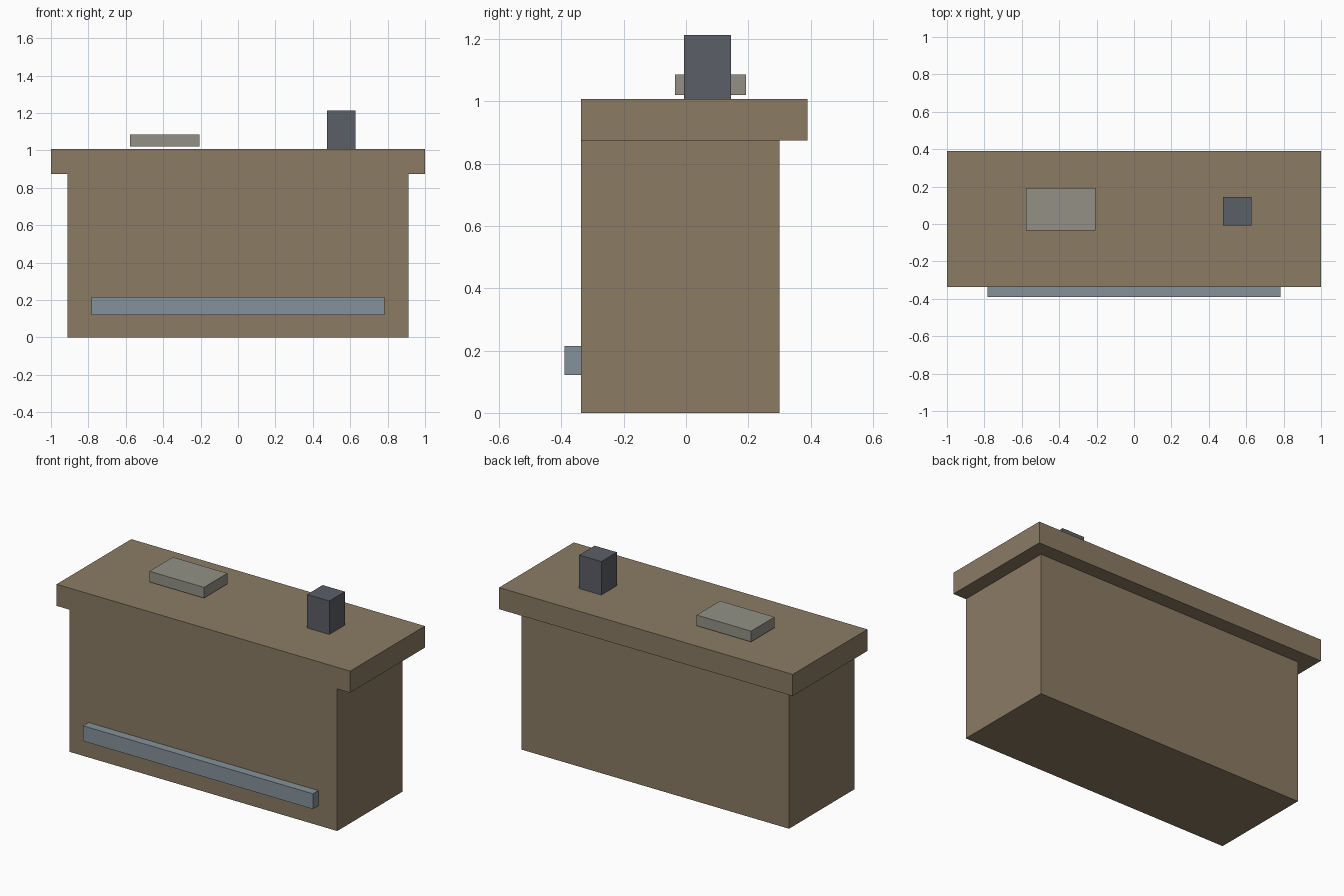
import bpy, bmesh
from mathutils import Vector

if "Cube" in bpy.data.objects:
    bpy.data.objects.remove(bpy.data.objects["Cube"])


def material(name, rgb):
    m = bpy.data.materials.new(name)
    m.diffuse_color = (*rgb, 1.0)
    m.use_nodes = True
    m.node_tree.nodes["Principled BSDF"].inputs["Base Color"].default_value = m.diffuse_color
    return m


def box(name, lo, hi, mat):
    """Axis-aligned box between two corners."""
    lo, hi = Vector(lo), Vector(hi)
    size, mid = hi - lo, (lo + hi) / 2
    bm = bmesh.new()
    bmesh.ops.create_cube(bm, size=1.0)
    bmesh.ops.scale(bm, vec=size, verts=bm.verts)
    mesh = bpy.data.meshes.new(name)
    bm.to_mesh(mesh)
    bm.free()
    mesh.materials.append(mat)
    ob = bpy.data.objects.new(name, mesh)
    ob.location = mid
    bpy.context.collection.objects.link(ob)
    return ob


wood = material("brown wood", (0.258, 0.198, 0.127))
steel = material("blue grey steel", (0.235, 0.283, 0.328))
paper = material("pale grey", (0.292, 0.283, 0.235))
dark = material("dark slate", (0.105, 0.114, 0.136))

# Counter: cabinet flush with the worktop at the front, overhang elsewhere
box("cabinet", (-0.912, -0.337, 0.0), (0.912, 0.300, 0.875), wood)
box("worktop", (-1.0, -0.337, 0.875), (1.0, 0.390, 1.008), wood)

# Foot rail along the front
box("foot_rail", (-0.783, -0.390, 0.121), (0.783, -0.337, 0.215), steel)

# Items on the worktop; the tray hovers slightly
box("tray", (-0.578, -0.036, 1.020), (-0.207, 0.192, 1.086), paper)
box("canister", (0.476, -0.007, 1.008), (0.627, 0.144, 1.214), dark)
